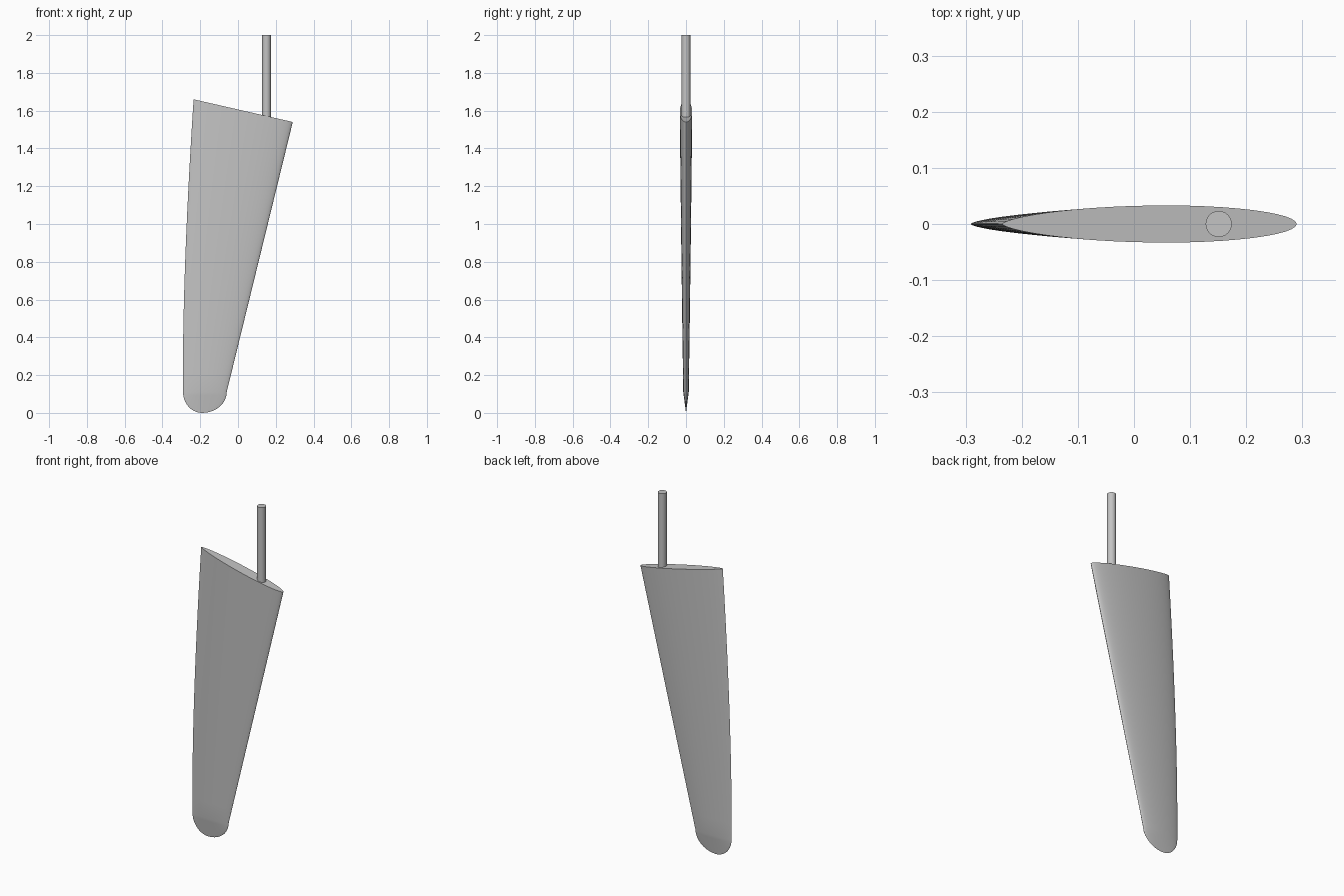
import bpy, bmesh, math

cube = bpy.data.objects.get("Cube")
if cube:
    bpy.data.objects.remove(cube, do_unlink=True)

grey = bpy.data.materials.new("plain grey")
grey.use_nodes = True
colour = (0.55, 0.55, 0.55, 1)
grey.diffuse_color = colour
grey.node_tree.nodes["Principled BSDF"].inputs["Base Color"].default_value = colour

SIDE = 24        # points along each side of the foil
PEAK = 0.44      # chord fraction of the thickest point
THICK = 0.063    # half thickness as a fraction of the chord
TIP = 0.11       # height where the rounded tip begins


def half_thickness(t):
    if t < PEAK:
        return math.sqrt(max(0, 1 - ((PEAK - t) / PEAK) ** 2))
    return max(0, 1 - ((t - PEAK) / (1 - PEAK)) ** 2) ** 0.65


def foil_ring(bm, lead, trail, half):
    """Closed foil section between a leading and a trailing (x, z) point."""
    ring = []
    for i in range(2 * SIDE):
        a = math.pi * i / SIDE
        t = (1 - math.cos(a)) / 2
        y = half * half_thickness(t) * (1 if i < SIDE else -1)
        if i in (0, SIDE):
            y = 0
        ring.append(bm.verts.new((lead[0] + t * (trail[0] - lead[0]), y,
                                  lead[1] + t * (trail[1] - lead[1]))))
    return ring


def finish(bm, name):
    bmesh.ops.recalc_face_normals(bm, faces=bm.faces)
    mesh = bpy.data.meshes.new(name)
    bm.to_mesh(mesh)
    bm.free()
    obj = bpy.data.objects.new(name, mesh)
    bpy.context.collection.objects.link(obj)
    mesh.materials.append(grey)
    bpy.ops.object.select_all(action='DESELECT')
    obj.select_set(True)
    bpy.context.view_layer.objects.active = obj
    bpy.ops.object.shade_smooth_by_angle(angle=math.radians(35))
    return obj


# Blade: rounded tip sections, then tapering sections up to the slanted top
bm = bmesh.new()
rings = []
for i in range(1, 10):
    a = math.pi / 2 * i / 10
    z = TIP * (1 - math.cos(a))
    spread = math.sin(a)
    rings.append(foil_ring(bm, (-0.19 + 0.13 * spread, z), (-0.19 - 0.101 * spread, z),
                           THICK * 0.231 * z / TIP))
for i in range(17):
    s = i / 16
    lead = (-0.06 + 0.35 * s, TIP + 1.43 * s)
    trail_z = TIP + 1.55 * s
    rise = max(0, (trail_z - 0.3) / 1.36)
    trail = (-0.291 + 0.056 * rise ** 1.6, trail_z)
    rings.append(foil_ring(bm, lead, trail, THICK * (lead[0] - trail[0])))
count = 2 * SIDE
for low, high in zip(rings, rings[1:]):
    for j in range(count):
        k = (j + 1) % count
        bm.faces.new((low[j], low[k], high[k], high[j]))
bottom = bm.verts.new((-0.19, 0, 0))
for j in range(count):
    bm.faces.new((bottom, rings[0][(j + 1) % count], rings[0][j]))
bm.faces.new(rings[-1])
finish(bm, "rudder_blade")

# Stock: round shaft set into the blade top
bm = bmesh.new()
bmesh.ops.create_cone(bm, cap_ends=True, segments=32, radius1=0.0233, radius2=0.0233, depth=0.46)
bmesh.ops.translate(bm, verts=bm.verts, vec=(0.151, 0, 1.77))
finish(bm, "rudder_stock")
